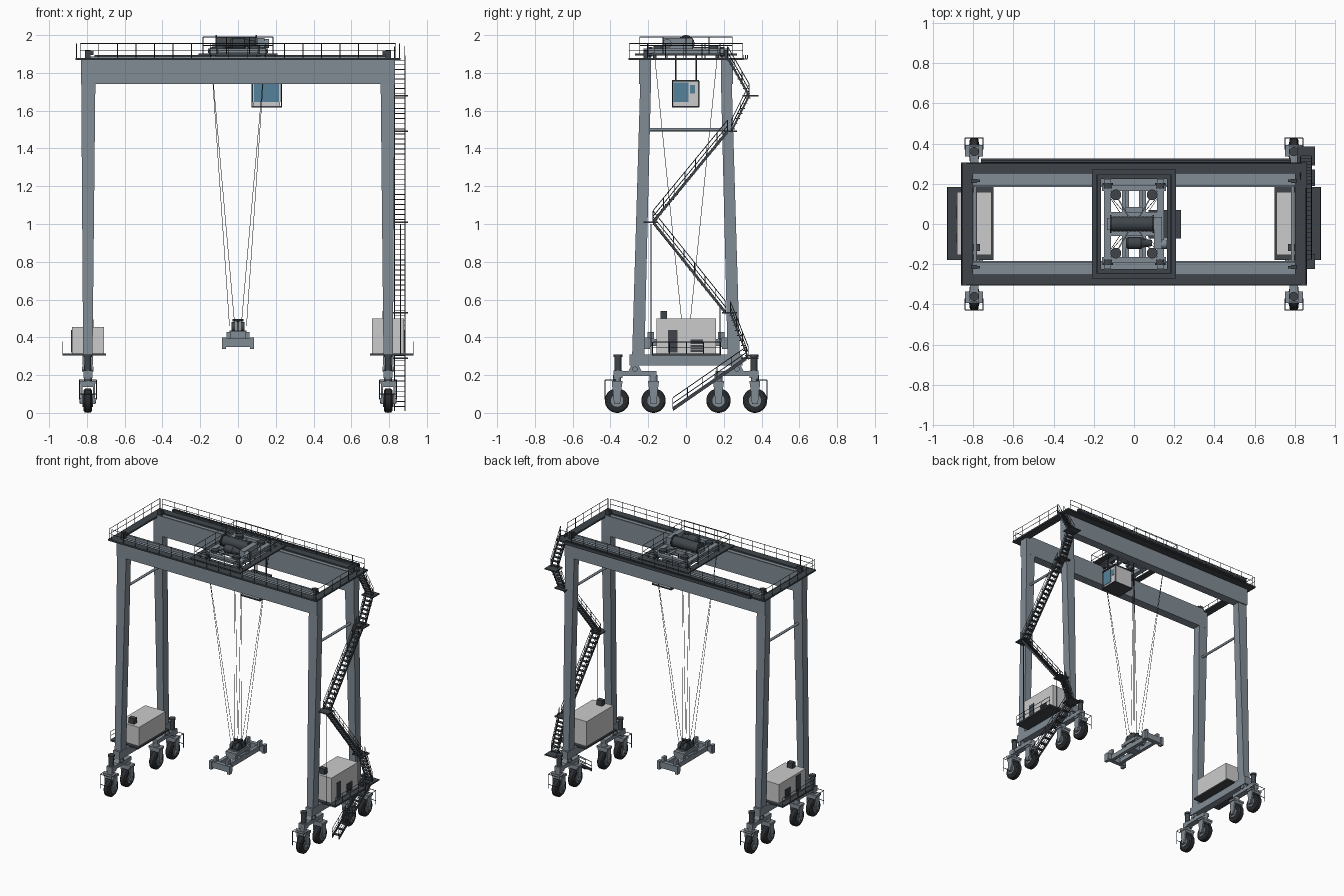
import bpy, bmesh, math
from mathutils import Vector as V

def mat(name, c):
    m = bpy.data.materials.new(name)
    m.diffuse_color = (*c, 1)
    return m
STEEL = mat("steel", (.22, .26, .30))
DARK = mat("dark_steel", (.05, .06, .07))
TYRE = mat("rubber", (.022, .024, .027))
LIGHT = mat("light_panel", (.58, .60, .58))
GLASS = mat("glass", (.09, .22, .32))

class Part:
    """Collects simple solids into one named object."""
    def __init__(self, name, material):
        self.name, self.mat, self.bm = name, material, bmesh.new()
    def hexa(self, pts):
        v = [self.bm.verts.new(p) for p in pts]
        for f in ((3, 2, 1, 0), (4, 5, 6, 7), (0, 1, 5, 4), (1, 2, 6, 5), (2, 3, 7, 6), (3, 0, 4, 7)):
            self.bm.faces.new([v[i] for i in f])
    def taper(self, a, za, b, zb):
        q = lambda r, z: [(r[0], r[2], z), (r[1], r[2], z), (r[1], r[3], z), (r[0], r[3], z)]
        self.hexa(q(a, za) + q(b, zb))
    def box(self, x0, x1, y0, y1, z0, z1):
        r = (min(x0, x1), max(x0, x1), min(y0, y1), max(y0, y1))
        self.taper(r, z0, r, z1)
    def beam(self, p, q, w, h):
        p, q = V(p), V(q)
        s, u = (q - p).cross(V((0, 0, 1))).normalized() * w / 2, V((0, 0, h / 2))
        self.hexa([e + c for e in (p, q) for c in (-s - u, s - u, s + u, u - s)])
    def lathe(self, p, d, prof, seg=20):
        p, d = V(p), V(d).normalized()
        a = d.orthogonal().normalized()
        b = d.cross(a)
        ang = [2 * math.pi * (i + .5) / seg for i in range(seg)]
        rings = [[self.bm.verts.new(p + d * t + (a * math.cos(g) + b * math.sin(g)) * r) for g in ang] for t, r in prof]
        for r0, r1 in zip(rings, rings[1:]):
            for i in range(seg):
                j = (i + 1) % seg
                self.bm.faces.new((r0[i], r0[j], r1[j], r1[i])).smooth = seg > 8
        self.bm.faces.new(rings[0][::-1])
        self.bm.faces.new(rings[-1])
    def cyl(self, p, q, r, seg=16):
        d = V(q) - V(p)
        self.lathe(p, d, [(0, r), (d.length, r)], seg)
    def rail(self, pts, h=.075, step=.1, r=.0022):
        up = V((0, 0, h))
        for p, q in zip(pts, pts[1:]):
            p, q = V(p), V(q)
            n = max(1, round((q - p).length / step))
            for i in range(n + 1):
                b = p.lerp(q, i / n)
                self.cyl(b, b + up, r, 4)
            for k in (.5, 1):
                self.cyl(p + up * k, q + up * k, r, 4)
    def done(self):
        bmesh.ops.recalc_face_normals(self.bm, faces=self.bm.faces)
        me = bpy.data.meshes.new(self.name)
        self.bm.to_mesh(me)
        me.set_sharp_from_angle(angle=math.radians(35))
        me.materials.append(self.mat)
        bpy.context.collection.objects.link(bpy.data.objects.new(self.name, me))

S = (-1, 1)
srt = lambda s, a, b: tuple(sorted((s * a, s * b)))

# Portal frame: tapered legs, girders, sills, ties
legs, gird, sill = Part("legs", STEEL), Part("main_girders", STEEL), Part("sill_beams", STEEL)
for sy in S:
    gird.box(-.83, .83, sy * .185, sy * .25, 1.74, 1.87)
    gird.box(-.80, .80, sy * .185, sy * .195, 1.87, 1.888)
    for sx in S:
        legs.taper(srt(sx, .77, .82) + srt(sy, .22, .285), .31,
                   srt(sx, .755, .83) + srt(sy, .185, .242), 1.76)
for sx in S:
    sill.box(sx * .768, sx * .822, -.30, .30, .25, .31)
    sill.cyl((sx * .79, -.205, 1.5), (sx * .79, .205, 1.5), .009, 12)
for p in (legs, gird, sill): p.done()

# Top walkways, end stops, rails and cable tray
walk, rails = Part("top_walkways", DARK), Part("top_handrails", DARK)
for s in S:
    walk.box(-.86, .86, s * .25, s * .305, 1.868, 1.88)
    walk.box(s * .80, s * .86, -.25, .25, 1.868, 1.88)
    rails.rail([(-.835, s * .30, 1.88), (.835, s * .30, 1.88)])
    for t in S:
        walk.box(s * .78, s * .81, t * .205, t * .225, 1.87, 1.92)
        walk.box(s * .765, s * .78, t * .208, t * .222, 1.895, 1.915)
rails.rail([(-.855, -.3, 1.88), (-.855, .3, 1.88)])
rails.rail([(.855, -.3, 1.88), (.855, .18, 1.88)])
walk.box(-.76, .78, .305, .325, 1.87, 1.876)
for y in (.306, .315, .325):
    walk.beam((-.76, y, 1.885), (.78, y, 1.885), .004, .018)
walk.done(); rails.done()

# Wheel bogies
bog, tyre, hub, post = Part("bogies", STEEL), Part("tyres", TYRE), Part("wheel_hubs", STEEL), Part("steering_posts", DARK)
for sx in S:
    X = sx * .795
    for sy in S:
        bog.box(X - .022, X + .022, sy * .155, sy * .345, .195, .222)
        bog.taper((X - .02, X + .02) + srt(sy, .235, .305), .222, (X - .02, X + .02) + srt(sy, .25, .29), .25)
        bog.cyl((X - .03, sy * .27, .232), (X + .03, sy * .27, .232), .014)
        bog.box(X - .024, X + .024, sy * .335, sy * .385, .185, .225)
        post.cyl((X, sy * .36, .2), (X, sy * .36, .30), .018)
        post.cyl((X, sy * .36, .295), (X, sy * .36, .308), .023)
        # bumper guard outside the outer wheel
        for x in (X - .045, X + .045):
            post.cyl((x, sy * .37, .175), (x, sy * .428, .175), .0025, 4)
            post.cyl((x, sy * .428, .175), (x, sy * .428, .07), .0025, 4)
        for z in (.175, .10):
            post.cyl((X - .045, sy * .428, z), (X + .045, sy * .428, z), .0025, 4)
        for y in (sy * .172, sy * .365):
            bog.cyl((X, y, .165), (X, y, .2), .022)
            bog.box(X - .045, X + .045, y - .028, y + .028, .155, .17)
            bog.box(X - .034, X + .034, y - .026, y + .026, .137, .157)
            for s in S:
                bog.taper((X + s * .033 - .005, X + s * .033 + .005, y - .016, y + .016), .048,
                          (X + s * .033 - .005, X + s * .033 + .005, y - .026, y + .026), .157)
            tyre.lathe((X - .023, y, .065), (1, 0, 0), [(0, .036), (.001, .055), (.008, .064), (.023, .065),
                       (.038, .064), (.045, .055), (.046, .036)], 24)
            hub.cyl((X - .027, y, .065), (X + .027, y, .065), .033, 18)
            hub.cyl((X - .043, y, .065), (X + .043, y, .065), .015, 12)
for p in (bog, tyre, hub, post): p.done()

# Machinery houses with service platforms
house, fit, plat = Part("machinery_houses", LIGHT), Part("house_fittings", DARK), Part("service_platforms", DARK)
for s, top in ((-1, .455), (1, .50)):
    house.box(s * .71, s * .88, -.155, .16, .315, top)
    fit.box(s * .765, s * .81, -.135, -.10, top, top + .04)
    fit.box(s * .878, s * .883, -.095, -.045, .32, .44)
    for i in range(5):
        fit.box(s * .878, s * .884, .025, .09, .322 + i * .014, .332 + i * .014)
    plat.box(s * .70, s * .93, -.18, .185, .303, .315)
    plat.rail([(s * .928, -.178, .315), (s * .928, .183, .315)], .06)
for p in (house, fit, plat): p.done()

# Zigzag access stairs on the right side
st, treads, srail = Part("stair_stringers", DARK), Part("stair_treads", DARK), Part("stair_handrails", DARK)
flights = [((-.07, .02), (.32, .29)), ((.33, .29), (.235, .53)), ((.21, .53), (-.175, 1.01)),
           ((-.175, 1.01), (.22, 1.49)), ((.24, 1.49), (.335, 1.68)), ((.335, 1.68), (.22, 1.88))]
for (y0, z0), (y1, z1) in flights:
    for x in (.829, .883):
        st.beam((x, y0, z0), (x, y1, z1), .005, .022)
        srail.rail([(x, y0, z0), (x, y1, z1)], .06, .09)
    n = round((z1 - z0) / .026)
    for i in range(n):
        y, z = y0 + (y1 - y0) * (i + .5) / n, z0 + (z1 - z0) * (i + .5) / n
        treads.box(.829, .883, y - .012, y + .012, z - .002, z + .002)
for y0, y1, z in ((.29, .385, .288), (.19, .27, .53), (-.225, -.15, 1.008), (.20, .27, 1.49), (.30, .385, 1.678)):
    st.box(.81, .90, y0, y1, z - .004, z + .004)
for y, z in ((-.185, 1.0), (.18, .57)):
    st.cyl((.86, y, .31), (.86, y, z), .003, 6)
for p in (st, treads, srail): p.done()

# Trolley frame and grating
fr, deck, tr = Part("trolley_frame", STEEL), Part("trolley_deck", DARK), Part("trolley_handrails", DARK)
for s in S:
    fr.box(s * .115, s * .15, -.225, .225, 1.90, 1.93)
    fr.box(-.16, .16, s * .165, s * .195, 1.905, 1.93)
    fr.box(-.115, .115, s * .035, s * .06, 1.90, 1.925)
    fr.box(s * .04, s * .06, -.165, .165, 1.905, 1.922)
    deck.box(s * .165, s * .21, -.27, .27, 1.892, 1.902)
    deck.box(-.165, .165, s * .225, s * .27, 1.892, 1.902)
    for t in S:
        deck.cyl((s * .13, t * .177, 1.912), (s * .13, t * .203, 1.912), .026)
        deck.cyl((s * .09, t * .145, 1.925), (s * .09, t * .145, 1.945), .027)
        deck.cyl((s * .13, t * .155, 1.885), (s * .13, t * .175, 1.885), .018)
        fr.beam((s * .03, t * .04, 1.935), (s * .09, t * .145, 1.935), .006, .006)
tr.rail([(-.185, -.245, 1.90), (.185, -.245, 1.90), (.185, .245, 1.90), (-.185, .245, 1.90), (-.185, -.245, 1.90)], .09, .12)
for p in (fr, deck, tr): p.done()

# Hoist drum, motor and gearbox
drum, gear = Part("hoist_drum", DARK), Part("hoist_drive", STEEL)
prof = [(0, .045), (.008, .045), (.0081, .036)]
for i in range(10):
    prof += [(.012 + i * .02, .036), (.02 + i * .02, .039)]
drum.lathe((-.12, 0, 1.955), (1, 0, 0), prof + [(.212, .036), (.2121, .045), (.22, .045)], 24)
drum.lathe((-.04, -.095, 1.955), (1, 0, 0), [(0, .022), (.01, .03), (.075, .03), (.085, .022), (.13, .015)], 18)
gear.box(.10, .14, -.125, .035, 1.915, 1.985)
for x in (-.135, -.03, .04):
    gear.box(x, x + .015, -.03 if x < -.1 else -.11, .03 if x < -.1 else -.08, 1.91, 1.955)
gear.cyl((.14, -.10, 1.955), (.165, -.10, 1.955), .024)
drum.done(); gear.done()

# Operator cab hanging under the trolley
cab, glass, hang = Part("operator_cab", LIGHT), Part("cab_windows", GLASS), Part("cab_hangers", DARK)
cab.box(.08, .222, -.066, .066, 1.625, 1.755)
glass.box(.085, .217, -.070, .01, 1.645, 1.748)
glass.box(.077, .225, -.064, .012, 1.645, 1.748)
glass.box(.077, .225, .022, .048, 1.69, 1.735)
hang.box(.072, .233, -.073, .07, 1.755, 1.762)
hang.box(.072, .233, -.073, .07, 1.617, 1.625)
for y in (-.071, .068):
    for x in (.074, .231):
        hang.cyl((x, y, 1.62), (x, y, 1.757), .0025, 4)
for x in (.1, .195):
    for y in (-.055, .055):
        hang.cyl((x, y, 1.76), (x, y, 1.90), .004, 6)
for p in (cab, glass, hang): p.done()

# Spreader, headblock and hoist ropes
sp, hb, rope = Part("spreader", STEEL), Part("headblock_sheaves", DARK), Part("hoist_ropes", DARK)
for s in S:
    sp.box(s * .025, s * .05, -.20, .20, .355, .39)
    sp.box(-.083, .083, s * .185, s * .215, .35, .395)
    sp.box(-.04, .04, s * .06, s * .085, .38, .43)
    sp.box(s * .022, s * .045, -.085, .085, .41, .43)
    for t in S:
        sp.box(s * .063, s * .085, t * .19, t * .222, .338, .40)
        sp.box(s * .04, s * .06, t * .17, t * .205, .39, .428)
        hb.cyl((s * .012, t * .025, .455), (s * .035, t * .025, .455), .027)
        for x in (.045, .017):
            rope.cyl((s * .142, t * .165, 1.88), (s * x, t * .02, .46), .0014, 5)
sp.box(-.05, .05, -.03, .03, .355, .40)
sp.box(-.045, .045, -.055, .055, .41, .435)
hb.box(-.008, .008, -.045, .045, .43, .485)
hb.cyl((-.03, 0, .49), (.03, 0, .49), .008, 8)
for p in (sp, hb, rope): p.done()
